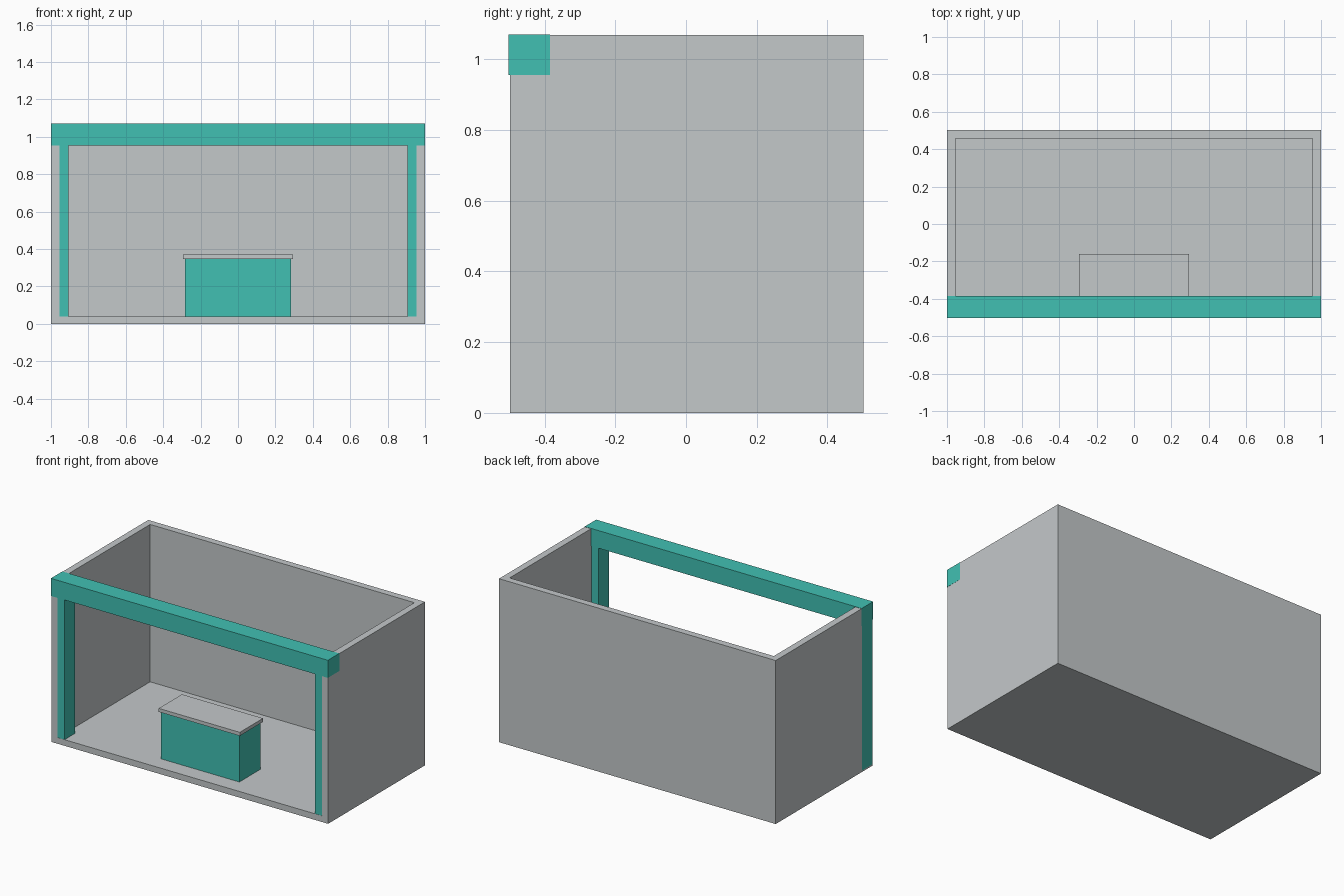
import bpy
import bmesh
from mathutils import Vector

cube = bpy.data.objects.get("Cube")
if cube:
    bpy.data.objects.remove(cube, do_unlink=True)


def make_material(name, rgb):
    mat = bpy.data.materials.new(name)
    mat.use_nodes = True
    color = (*rgb, 1.0)
    mat.diffuse_color = color
    mat.node_tree.nodes["Principled BSDF"].inputs["Base Color"].default_value = color
    return mat


grey = make_material("light grey", (0.55, 0.58, 0.59))
teal = make_material("teal", (0.053, 0.53, 0.45))


def finish(name, bm, mat):
    bmesh.ops.recalc_face_normals(bm, faces=bm.faces)
    mesh = bpy.data.meshes.new(name)
    bm.to_mesh(mesh)
    bm.free()
    mesh.materials.append(mat)
    obj = bpy.data.objects.new(name, mesh)
    bpy.context.collection.objects.link(obj)
    return obj


def box(name, low, high, mat):
    """Box between two opposite corners."""
    low, high = Vector(low), Vector(high)
    bm = bmesh.new()
    bmesh.ops.create_cube(bm, size=1)
    bmesh.ops.scale(bm, vec=high - low, verts=bm.verts)
    bmesh.ops.translate(bm, vec=(low + high) / 2, verts=bm.verts)
    return finish(name, bm, mat)


HEIGHT = 1.068
WALL = 0.045
FLOOR = 0.04
FRONT, BACK = -0.498, 0.502
INNER = 1 - WALL

# Side and back walls: a U-shaped plan raised to full height
plan = [(-1, FRONT), (-INNER, FRONT), (-INNER, BACK - WALL), (INNER, BACK - WALL),
        (INNER, FRONT), (1, FRONT), (1, BACK), (-1, BACK)]
bm = bmesh.new()
base = bm.faces.new([bm.verts.new((x, y, 0)) for x, y in plan])
raised = bmesh.ops.extrude_face_region(bm, geom=[base], use_keep_orig=True)
top_verts = [v for v in raised["geom"] if isinstance(v, bmesh.types.BMVert)]
bmesh.ops.translate(bm, vec=(0, 0, HEIGHT), verts=top_verts)
finish("walls", bm, grey)

# Floor
box("floor", (-INNER, FRONT, 0), (INNER, BACK - WALL, FLOOR), grey)

# Front posts, set into the wall ends
POST_FRONT, POST_BACK, POST_TOP = FRONT + 0.001, -0.388, 1.0
box("left_post", (0.905, POST_FRONT, 0.01), (0.999, POST_BACK, POST_TOP), teal)
box("right_post", (-1.001, POST_FRONT, 0.01), (-0.905, POST_BACK, POST_TOP), teal)

# Beam across the open front
box("front_beam", (-1.001, -0.502, 0.955), (1.001, -0.384, HEIGHT + 0.002), teal)

# Counter with an overhanging top
box("counter_body", (-0.283, -0.39, 0.01), (0.283, -0.17, 0.35), teal)
box("counter_top", (-0.293, -0.40, 0.348), (0.293, -0.16, 0.371), grey)
